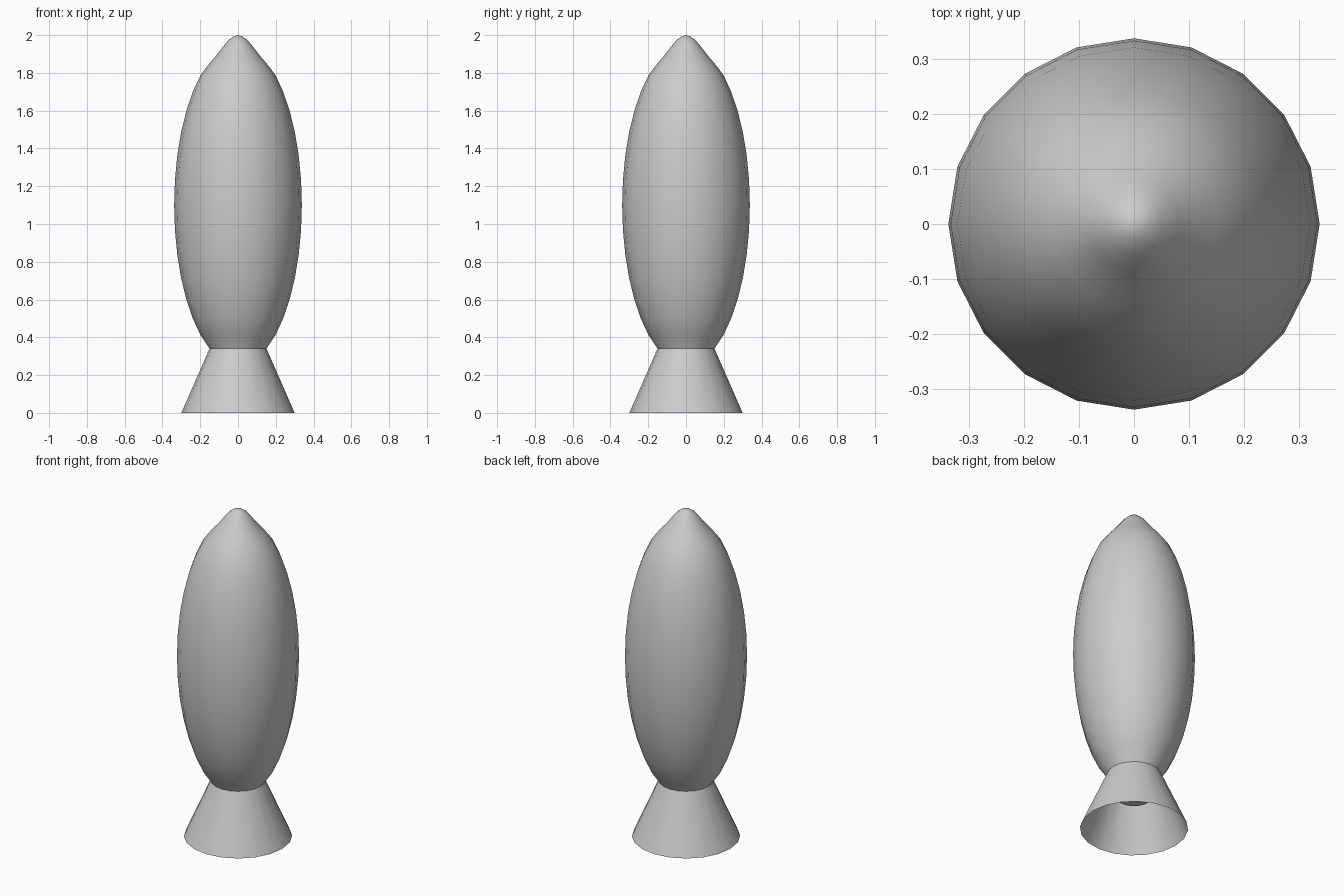
import bpy, bmesh, math

if "Cube" in bpy.data.objects:
    bpy.data.objects.remove(bpy.data.objects["Cube"])

SIDES = 20


def lathe(name, profile, cap_bottom=False, smooth_angle=30):
    """Revolve (radius, z) points around the z axis."""
    bm = bmesh.new()
    rings = []
    for r, z in profile:
        if r == 0:
            rings.append([bm.verts.new((0, 0, z))] * SIDES)
        else:
            rings.append([bm.verts.new((r * math.cos(2 * math.pi * i / SIDES),
                                        r * math.sin(2 * math.pi * i / SIDES), z))
                          for i in range(SIDES)])
    for a, b in zip(rings, rings[1:]):
        for i in range(SIDES):
            j = (i + 1) % SIDES
            bm.faces.new(list(dict.fromkeys((a[i], a[j], b[j], b[i]))))
    if cap_bottom:
        bm.faces.new(rings[0][::-1])
    mesh = bpy.data.meshes.new(name)
    bm.to_mesh(mesh)
    bm.free()
    obj = bpy.data.objects.new(name, mesh)
    bpy.context.collection.objects.link(obj)
    bpy.ops.object.select_all(action='DESELECT')
    obj.select_set(True)
    bpy.context.view_layer.objects.active = obj
    bpy.ops.object.shade_smooth_by_angle(angle=math.radians(smooth_angle))
    return obj


# Hull: stretched ellipsoid, with its tail tucked inside the nozzle
hull = [(0.1, 0.2), (0.15, 0.34)]
for k in range(-6, 7):
    t = math.radians(k * 9)
    hull.append((0.338 * math.cos(t), 1.1 + 0.85 * math.sin(t)))
# Pinched nose with a small rounded tip
hull += [(0.15, 1.852), (0.115, 1.892), (0.082, 1.935),
         (0.052, 1.972), (0.025, 1.992), (0, 2.0)]
lathe("hull", hull, cap_bottom=True, smooth_angle=40)

# Nozzle: open flared skirt
lathe("nozzle", [(0.3, 0), (0.15, 0.342)])
